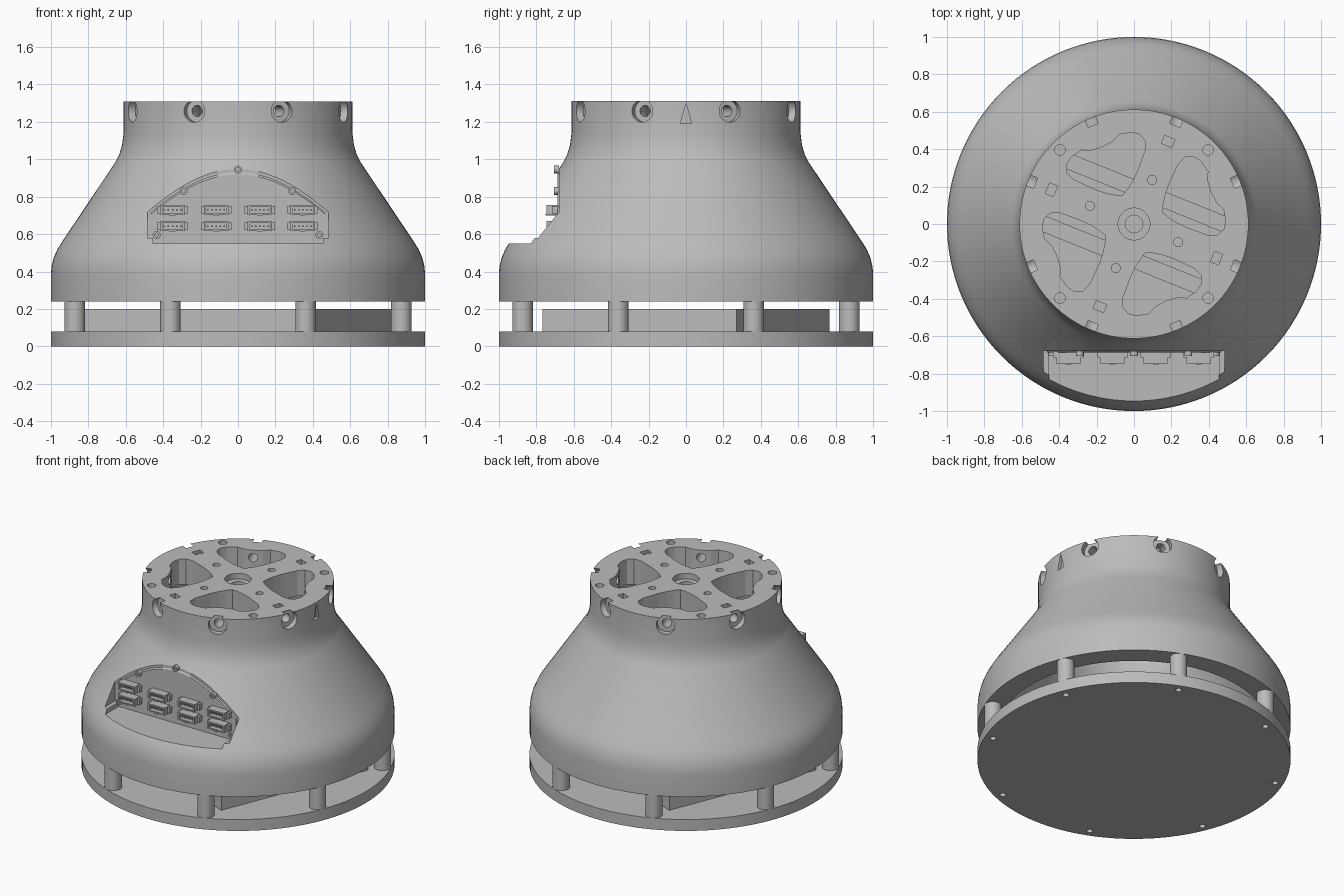
import bpy, bmesh
from math import radians, cos, sin
from mathutils import Matrix, Vector

old = bpy.data.objects.get("Cube")
if old:
    bpy.data.objects.remove(old, do_unlink=True)

grey = bpy.data.materials.new("plain grey")
grey.use_nodes = True
grey.diffuse_color = (0.5, 0.5, 0.5, 1)
grey.node_tree.nodes["Principled BSDF"].inputs["Base Color"].default_value = (0.5, 0.5, 0.5, 1)


def make(name, bm):
    bmesh.ops.recalc_face_normals(bm, faces=bm.faces)
    mesh = bpy.data.meshes.new(name)
    bm.to_mesh(mesh)
    bm.free()
    mesh.materials.append(grey)
    ob = bpy.data.objects.new(name, mesh)
    bpy.context.collection.objects.link(ob)
    return ob


def lathe(name, profile, steps=128):
    bm = bmesh.new()
    vs = [bm.verts.new((r, 0, z)) for r, z in profile]
    es = [bm.edges.new(p) for p in zip(vs, vs[1:])]
    bmesh.ops.spin(bm, geom=vs + es, cent=(0, 0, 0), axis=(0, 0, 1),
                   angle=radians(360), steps=steps)
    bmesh.ops.remove_doubles(bm, verts=bm.verts, dist=0.0001)
    return make(name, bm)


def add_box(bm, lo, hi, turn=0):
    lo, hi = Vector(lo), Vector(hi)
    size = hi - lo
    m = Matrix.Rotation(radians(turn), 4, 'Z') @ Matrix.Translation((lo + hi) / 2)
    bmesh.ops.create_cube(bm, size=1, matrix=m @ Matrix.Diagonal((*size, 1)))


def add_rod(bm, radius, start, end, segs=32):
    a, b = Vector(start), Vector(end)
    turn = (b - a).to_track_quat('Z', 'Y').to_matrix().to_4x4()
    bmesh.ops.create_cone(bm, cap_ends=True, segments=segs, radius1=radius, radius2=radius,
                          depth=(b - a).length, matrix=Matrix.Translation((a + b) / 2) @ turn)


def add_prism(bm, points, offset):
    face = bm.faces.new([bm.verts.new(p) for p in points])
    top = bmesh.ops.extrude_face_region(bm, geom=[face])["geom"]
    bmesh.ops.translate(bm, vec=offset, verts=[v for v in top if isinstance(v, bmesh.types.BMVert)])


def polar(r, deg, z):
    return Vector((r * cos(radians(deg)), r * sin(radians(deg)), z))


def boolean(ob, other, kind='DIFFERENCE'):
    mod = ob.modifiers.new("cut", 'BOOLEAN')
    mod.operation, mod.solver, mod.object = kind, 'EXACT', other
    bpy.context.view_layer.objects.active = ob
    bpy.ops.object.modifier_apply(modifier=mod.name)
    bpy.data.objects.remove(other, do_unlink=True)


EIGHT = [22.5 + 45 * k for k in range(8)]

# Bell shaped shell with a hollow inside
outer = [(0, .24), (1, .24), (1, .39), (.996, .43), (.985, .475), (.965, .52), (.935, .568),
         (.655, .985), (.635, 1.025), (.62, 1.075), (.612, 1.14), (.612, 1.31), (0, 1.31)]
inner = [(0, .2), (.86, .2), (.86, .38), (.84, .46), (.8, .54), (.56, .92),
         (.535, 1), (.53, 1.13), (0, 1.13)]
shell = lathe("shell", outer)
cavity = lathe("cavity", inner)

# Flat connector bay cut into the front, keeping a wall behind it
bm = bmesh.new()
add_box(bm, (-.525, -1.2, .51), (.525, -.64, 1.08))
boolean(cavity, make("bay_wall", bm))
boolean(shell, cavity)
bm = bmesh.new()
add_box(bm, (-.485, -1.2, .55), (.485, -.68, 1.06))
bmesh.ops.bevel(bm, geom=[e for e in bm.edges if all(v.co.z < .6 for v in e.verts)
                          and abs(e.verts[0].co.x - e.verts[1].co.x) < .01],
                offset=.03, segments=4, affect='EDGES')
boolean(shell, make("bay_cut", bm))

# Lightening pockets through the top flange
half = [(.165, 0), (.19, 12), (.225, 20), (.28, 26), (.40, 31), (.45, 30), (.48, 26),
        (.49, 21), (.485, 13), (.455, 8), (.445, 0)]
outline = half + [(r, -a) for r, a in half[-2:0:-1]]
bm = bmesh.new()
for k in range(4):
    add_prism(bm, [polar(r, a + 22.5 + 90 * k, 1) for r, a in outline], (0, 0, .5))
boolean(shell, make("pocket_cut", bm))

# Holes in the flange top: small bores, nut slots, corner screws and centre
bm = bmesh.new()
for k in range(4):
    a = 67.5 + 90 * k
    add_rod(bm, .024, polar(.255, a, 1.05), polar(.255, a, 1.4))
    add_box(bm, (.455, -.03, 1.22), (.5, .03, 1.4), a)
    add_rod(bm, .028, polar(.56, 45 + 90 * k, 1.28), polar(.56, 45 + 90 * k, 1.4))
add_rod(bm, .085, (0, 0, 1.27), (0, 0, 1.4), 48)
boolean(shell, make("top_holes", bm))
bm = bmesh.new()
add_rod(bm, .047, (0, 0, 1.05), (0, 0, 1.29))
boolean(shell, make("centre_bore", bm))

# Side screw recesses and their bores around the neck
for radius, r0 in ((.06, .57), (.03, .42)):
    bm = bmesh.new()
    for a in EIGHT:
        add_rod(bm, radius, polar(r0, a, 1.258), polar(.7, a, 1.258))
    boolean(shell, make("side_recess", bm))

# Engraved alignment triangle
bm = bmesh.new()
add_prism(bm, [(.59, -.03, 1.19), (.59, .03, 1.19), (.59, 0, 1.3)], (.1, 0, 0))
boolean(shell, make("triangle_cut", bm))

# Connector panel that follows the arched bay outline
panel = lathe("connector_panel", [(max(r - .012, 0), z) for r, z in outer])
bm = bmesh.new()
add_box(bm, (-.465, -.687, .566), (.465, -.675, 1.05))
boolean(panel, make("panel_bounds", bm), 'INTERSECT')

# Connectors: shrouded body with wings and pins
for z in (.73, .643):
    for x in (-.35, -.117, .117, .347):
        bm = bmesh.new()
        add_box(bm, (x - .082, -.715, z - .02), (x + .082, -.68, z + .02))
        for s in (-1, 1):
            add_box(bm, (x - .062, -.745, z + s * .021 - .005), (x + .062, -.68, z + s * .021 + .005))
            add_box(bm, (x + s * .06 - .006, -.745, z - .026), (x + s * .06 + .006, -.68, z + .026))
        for k in range(5):
            px = x + (k - 2) * .022
            add_box(bm, (px - .004, -.735, z - .004), (px + .004, -.71, z + .004))
        add_box(bm, (x - .015, -.75, z - .03), (x + .015, -.69, z - .02))
        make("connector", bm)

# Panel screws with a socket
for x, z in ((0, .945), (-.29, .83), (.29, .83), (-.435, .595), (.435, .595)):
    bm = bmesh.new()
    add_rod(bm, .021, (x, -.68, z), (x, -.705, z), 24)
    screw = make("panel_screw", bm)
    bm = bmesh.new()
    add_rod(bm, .011, (x, -.695, z), (x, -.72, z), 6)
    boolean(screw, make("socket", bm))

# Base plate with screw bores underneath
base = lathe("base_plate", [(0, 0), (1, 0), (1, .08), (0, .08)])
bm = bmesh.new()
for a in EIGHT:
    add_rod(bm, .02, polar(.945, a, -.1), polar(.945, a, .05), 20)
boolean(base, make("base_bores", bm))

# Spacer posts
for a in EIGHT:
    bm = bmesh.new()
    add_rod(bm, .055, polar(.945, a, .08), polar(.945, a, .24))
    make("spacer_post", bm)

# Turned inner block with two shallow channels
bm = bmesh.new()
add_box(bm, (-.664, -.558, .08), (.664, .558, .2), -22)
block = make("inner_block", bm)
bm = bmesh.new()
for s in (-1, 1):
    add_box(bm, (-.6, s * .18 - .04, .17), (.6, s * .18 + .04, .3), -22)
boolean(block, make("channels", bm))

bpy.ops.object.select_all(action='DESELECT')
for ob in bpy.context.collection.objects:
    if ob.type == 'MESH':
        ob.select_set(True)
        bpy.context.view_layer.objects.active = ob
bpy.ops.object.shade_smooth_by_angle(angle=radians(30))
